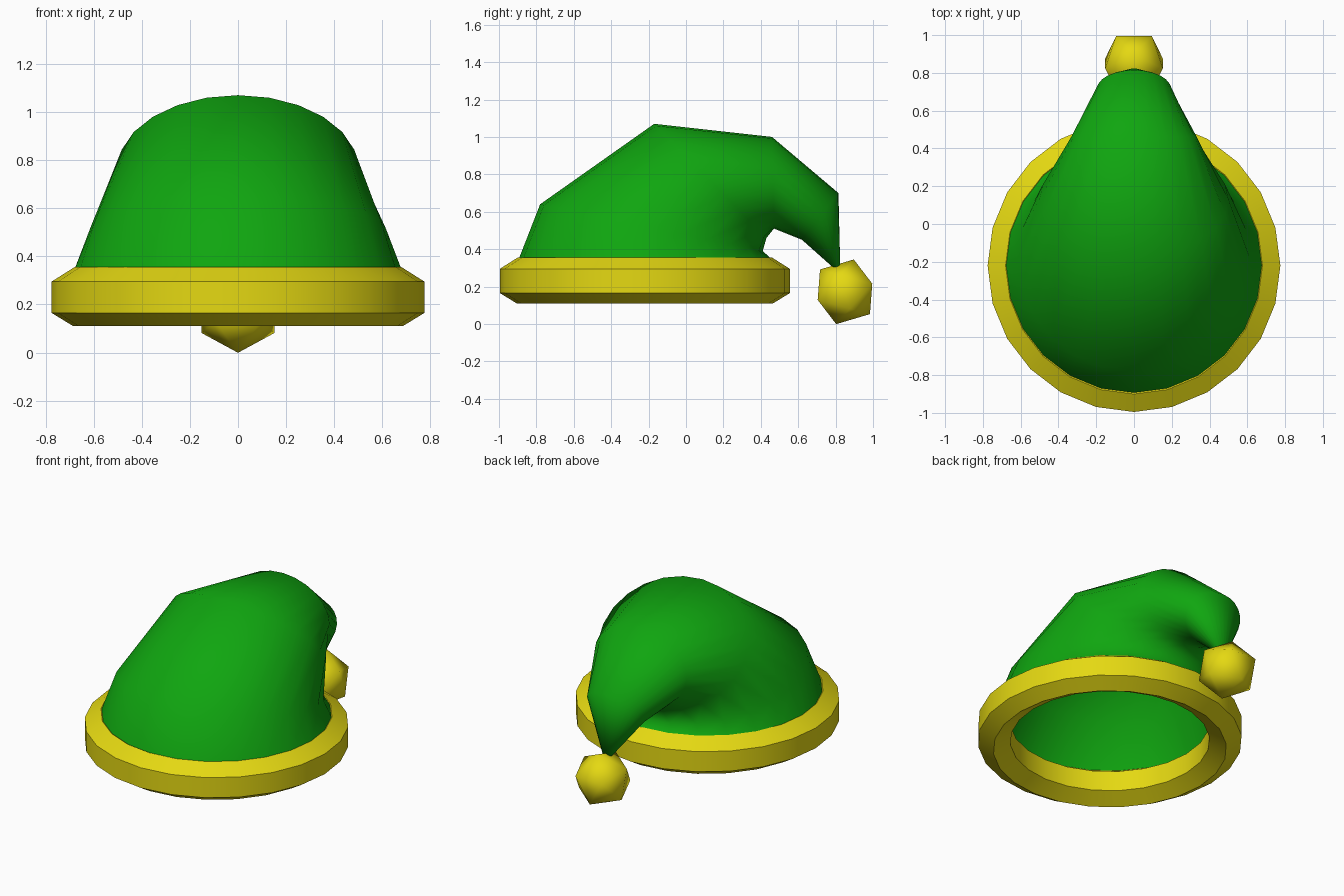
import bpy, bmesh
from math import sin, cos, tau, radians, sqrt
from mathutils import Vector, Matrix

if "Cube" in bpy.data.objects:
    bpy.data.objects.remove(bpy.data.objects["Cube"])

SIDES = 24


def material(name, rgb):
    mat = bpy.data.materials.new(name)
    mat.use_nodes = True
    mat.diffuse_color = (*rgb, 1)
    mat.node_tree.nodes["Principled BSDF"].inputs["Base Color"].default_value = (*rgb, 1)
    return mat


def finish(name, bm, mat, angle):
    bmesh.ops.recalc_face_normals(bm, faces=bm.faces)
    mesh = bpy.data.meshes.new(name)
    bm.to_mesh(mesh)
    bm.free()
    mesh.materials.append(mat)
    obj = bpy.data.objects.new(name, mesh)
    bpy.context.collection.objects.link(obj)
    bpy.ops.object.select_all(action='DESELECT')
    obj.select_set(True)
    bpy.context.view_layer.objects.active = obj
    bpy.ops.object.shade_smooth_by_angle(angle=radians(angle))
    return obj


def bridge(bm, a, b):
    for i in range(len(a)):
        j = (i + 1) % len(a)
        bm.faces.new((a[i], a[j], b[j], b[i]))


green = material("green felt", (0.005, 0.38, 0.005))
yellow = material("yellow trim", (0.78, 0.69, 0.006))

# Hat: tilted elliptical rings, each given by its outer (y, z), inner (y, z) and half width
sections = [
    ((-0.895, 0.345), (0.46, 0.345), 0.68),
    ((-0.78, 0.64), (0.41, 0.39), 0.615),
    ((-0.17, 1.07), (0.43, 0.46), 0.50),
    ((0.46, 1.00), (0.47, 0.51), 0.33),
    ((0.815, 0.70), (0.62, 0.45), 0.195),
    ((0.825, 0.29), (0.80, 0.29), 0.02),
]
bm = bmesh.new()
rings = []
for outer, inner, width in sections:
    o, n = Vector((0, *outer)), Vector((0, *inner))
    mid, half = (o + n) / 2, (o - n) / 2
    angles = [tau * i / SIDES for i in range(SIDES)]
    rings.append([bm.verts.new(mid + half * cos(a) + Vector((width * sin(a), 0, 0)))
                  for a in angles])
for lower, upper in zip(rings, rings[1:]):
    bridge(bm, lower, upper)
bm.faces.new(rings[-1])
finish("hat_cone", bm, green, 180)

# Brim: hexagonal band swept round the opening
profile = [(0.775, 0.165), (0.775, 0.295), (0.68, 0.355),
           (0.585, 0.295), (0.585, 0.165), (0.685, 0.11)]
bm = bmesh.new()
loops = [[bm.verts.new((r * sin(tau * i / SIDES), r * cos(tau * i / SIDES) - 0.22, z))
          for i in range(SIDES)] for r, z in profile]
for k, loop in enumerate(loops):
    bridge(bm, loop, loops[(k + 1) % len(loops)])
finish("brim", bm, yellow, 30)

# Pompom: tilted icosahedron hanging from the tip
phi = (1 + sqrt(5)) / 2
scale = 0.179 / sqrt(1 + phi * phi)
place = Matrix.Translation((0, 0.85, 0.172)) @ Matrix.Rotation(radians(16.5), 4, 'X')
bm = bmesh.new()
for a in (-1, 1):
    for b in (-phi, phi):
        for corner in ((0, a, b), (a, b, 0), (b, 0, a)):
            bm.verts.new(place @ (Vector(corner) * scale))
bmesh.ops.convex_hull(bm, input=bm.verts)
finish("pompom", bm, yellow, 180)
